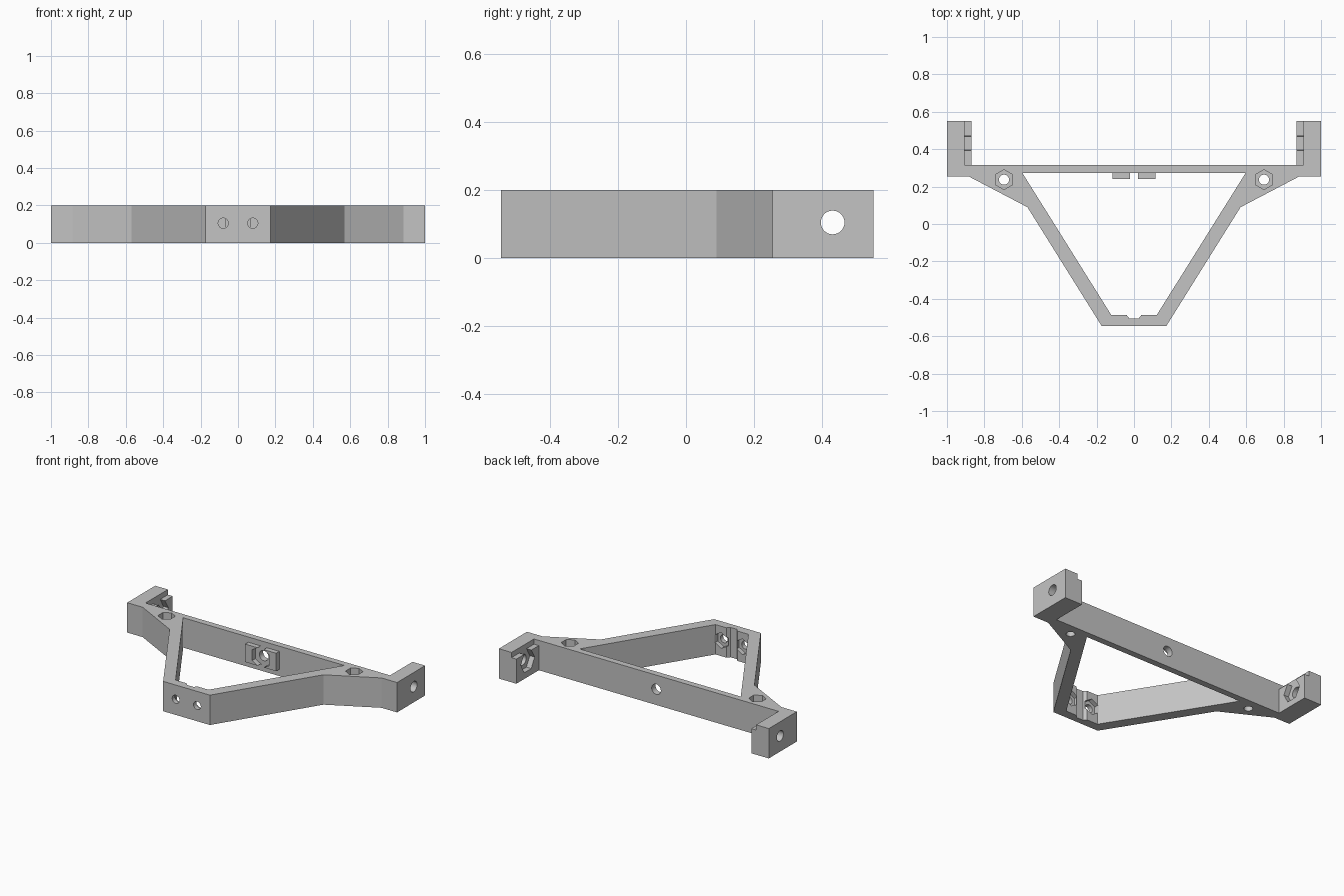
import bpy, bmesh, math
from mathutils import Matrix, Vector

cube = bpy.data.objects.get("Cube")
if cube:
    bpy.data.objects.remove(cube, do_unlink=True)

HEIGHT = 0.2
AXIS_Z = 0.105  # height of all horizontal bolts

grey = bpy.data.materials.new("plain grey")
grey.use_nodes = True
colour = (0.55, 0.55, 0.55, 1)
grey.diffuse_color = colour
grey.node_tree.nodes["Principled BSDF"].inputs["Base Color"].default_value = colour


def make_object(name, bm):
    bmesh.ops.recalc_face_normals(bm, faces=bm.faces)
    mesh = bpy.data.meshes.new(name)
    bm.to_mesh(mesh)
    bm.free()
    mesh.materials.append(grey)
    obj = bpy.data.objects.new(name, mesh)
    bpy.context.collection.objects.link(obj)
    return obj


def prism(name, half, z0, z1):
    """Extrude an outline mirrored across x = 0."""
    outline = half + [(-x, y) for x, y in reversed(half)]
    bm = bmesh.new()
    face = bm.faces.new([bm.verts.new((x, y, z0)) for x, y in outline])
    top = bmesh.ops.extrude_face_region(bm, geom=[face])["geom"]
    verts = [v for v in top if isinstance(v, bmesh.types.BMVert)]
    bmesh.ops.translate(bm, verts=verts, vec=(0, 0, z1 - z0))
    return make_object(name, bm)


def box(name, low, high):
    low, high = Vector(low), Vector(high)
    bm = bmesh.new()
    size = Matrix.Diagonal((*(high - low), 1))
    bmesh.ops.create_cube(bm, size=1, matrix=Matrix.Translation((low + high) / 2) @ size)
    return make_object(name, bm)


def rod(name, start, end, radius, sides, turn=0):
    """Cylinder or hexagon between two points."""
    start, end = Vector(start), Vector(end)
    axis = end - start
    rot = axis.to_track_quat("Z", "Y").to_matrix().to_4x4()
    bm = bmesh.new()
    bmesh.ops.create_cone(
        bm, cap_ends=True, segments=sides, radius1=radius, radius2=radius, depth=axis.length,
        matrix=Matrix.Translation((start + end) / 2) @ rot @ Matrix.Rotation(turn, 4, "Z"))
    return make_object(name, bm)


def combine(target, tool, operation="DIFFERENCE"):
    mod = target.modifiers.new("boolean", "BOOLEAN")
    mod.operation = operation
    mod.solver = "EXACT"
    mod.object = tool
    bpy.context.view_layer.objects.active = target
    bpy.ops.object.modifier_apply(modifier=mod.name)
    bpy.data.objects.remove(tool, do_unlink=True)


def bolt(target, outer, seat, inner, hole, nut, turn=0):
    """Through hole from outer to inner, with a nut pocket from seat to inner."""
    combine(target, rod("nut_cutter", seat, inner, nut, 6, turn))
    combine(target, rod("hole_cutter", outer, inner, hole, 32))


# Frame outline with ears, and its triangular opening
frame = prism("bracket_frame", [
    (0.173, -0.545), (0.57, 0.09), (0.885, 0.255), (1, 0.255),
    (1, 0.552), (0.87, 0.552), (0.87, 0.315)], 0, HEIGHT)
combine(frame, prism("opening_cutter", [
    (0.025, -0.505), (0.04, -0.486), (0.122, -0.486), (0.597, 0.273)], -0.1, 0.3))

# Raised pad for the nut on the cross bar
combine(frame, box("bar_pad", (-0.115, 0.24, 0.045), (0.115, 0.29, 0.165)), "UNION")
bolt(frame, (0, 0.4, AXIS_Z), (0, 0.274, AXIS_Z), (0, 0.2, AXIS_Z), 0.034, 0.073)

for s in (-1, 1):
    # Stepped inner edge and cross bolt of each ear
    a, b = sorted((s * 0.85, s * 0.906))
    combine(frame, box("step_cutter", (a, 0.315, 0.165), (b, 0.6, 0.3)))
    bolt(frame, (s * 1.1, 0.432, AXIS_Z), (s * 0.906, 0.432, AXIS_Z),
         (s * 0.8, 0.432, AXIS_Z), 0.035, 0.073, math.pi / 2)
    # Vertical bolt in each corner
    bolt(frame, (s * 0.695, 0.237, -0.1), (s * 0.695, 0.237, 0.13),
         (s * 0.695, 0.237, 0.3), 0.027, 0.053)
    # Front plate bolts
    bolt(frame, (s * 0.079, -0.6, AXIS_Z), (s * 0.079, -0.515, AXIS_Z),
         (s * 0.079, -0.43, AXIS_Z), 0.027, 0.053)

# Nut pockets keep their corners; round holes stay smooth
bpy.ops.object.select_all(action="DESELECT")
frame.select_set(True)
bpy.context.view_layer.objects.active = frame
bpy.ops.object.shade_smooth_by_angle(angle=math.radians(20))
